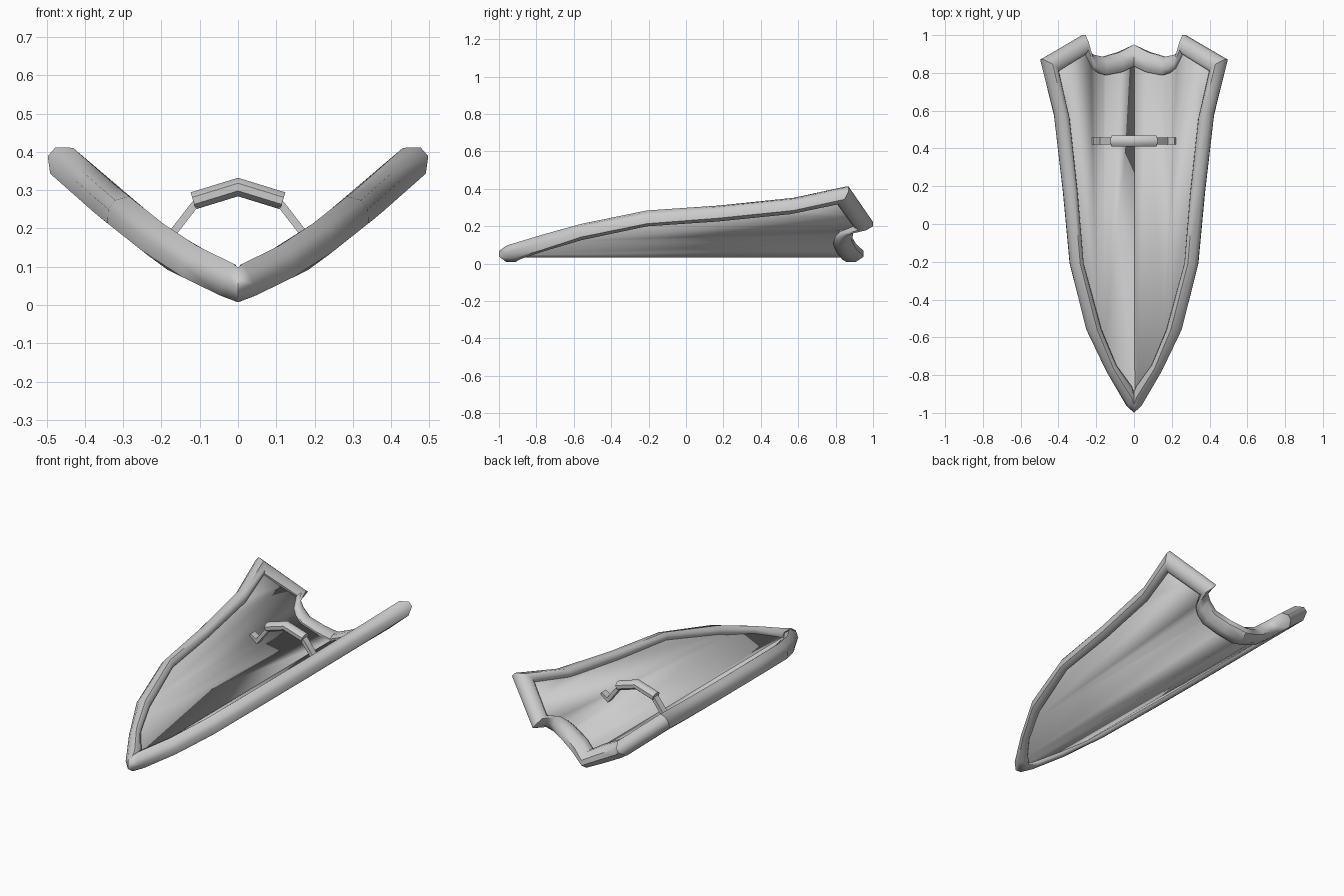
import bpy, bmesh, math
from mathutils import Vector

if "Cube" in bpy.data.objects:
    bpy.data.objects.remove(bpy.data.objects["Cube"])

steel = bpy.data.materials.new("grey steel")
steel.use_nodes = True
steel.diffuse_color = (0.6, 0.6, 0.6, 1)
steel.node_tree.nodes["Principled BSDF"].inputs["Base Color"].default_value = (0.6, 0.6, 0.6, 1)

# Folded cross-section of the shield: half-width against height
FOLD = [(0, 0.052), (0.17, 0.135), (0.34, 0.27), (0.6, 0.5)]


def surface(x):
    """Height and upward normal of the folded surface at x."""
    ax = abs(x)
    for (x0, z0), (x1, z1) in zip(FOLD, FOLD[1:]):
        if ax <= x1:
            break
    slope = (z1 - z0) / (x1 - x0)
    side = 0 if ax < 1e-4 else math.copysign(1, x)
    return z0 + slope * (ax - x0), Vector((-slope * side, 0, 1)).normalized()


def finish(name, bm, angle=40):
    bmesh.ops.recalc_face_normals(bm, faces=bm.faces)
    mesh = bpy.data.meshes.new(name)
    bm.to_mesh(mesh)
    bm.free()
    mesh.materials.append(steel)
    obj = bpy.data.objects.new(name, mesh)
    bpy.context.collection.objects.link(obj)
    bpy.ops.object.select_all(action='DESELECT')
    obj.select_set(True)
    bpy.context.view_layer.objects.active = obj
    bpy.ops.object.shade_smooth_by_angle(angle=math.radians(angle))
    return obj


def loft(bm, rings, closed):
    """Skin a list of vertex rings."""
    n = len(rings[0])
    pairs = list(zip(rings, rings[1:])) + ([(rings[-1], rings[0])] if closed else [])
    for a, b in pairs:
        for i in range(n):
            j = (i + 1) % n
            bm.faces.new((a[i], a[j], b[j], b[i]))
    if not closed:
        bm.faces.new(rings[0])
        bm.faces.new(rings[-1])


def mirrored(half):
    """Close a half outline whose first and last points lie on x = 0."""
    return half + [(-x, y) for x, y in half[-2:0:-1]]


# Rim outlines from the lower tip, up the left side, to the top centre
outer = mirrored([(0, -1), (0.035, -0.96), (0.14, -0.78), (0.243, -0.56), (0.33, -0.21),
                  (0.365, 0.17), (0.415, 0.59), (0.487, 0.87), (0.265, 1.0), (0.25, 0.915),
                  (0.22, 0.895), (0.165, 0.885), (0.08, 0.91), (0, 0.95)])
inner = mirrored([(0, -0.89), (0.025, -0.86), (0.105, -0.75), (0.19, -0.56), (0.285, -0.21),
                  (0.317, 0.17), (0.36, 0.555), (0.418, 0.81), (0.272, 0.9), (0.235, 0.825),
                  (0.205, 0.8), (0.16, 0.788), (0.075, 0.805), (0, 0.835)])


def between(a, b, t):
    return a[0] + (b[0] - a[0]) * t, a[1] + (b[1] - a[1]) * t


# Raised rim: rounded section of (inner-to-outer fraction, half thickness)
upper = [(0, 0.03), (0.22, 0.045), (0.62, 0.045), (1, 0.015)]
section = upper + [(t, -h) for t, h in reversed(upper)]
bm = bmesh.new()
rings = []
for a, b in zip(inner, outer):
    ring = []
    for t, h in section:
        x, y = between(a, b, t)
        z, normal = surface(x)
        ring.append(bm.verts.new(Vector((x, y, z)) + normal * h))
    rings.append(ring)
loft(bm, rings, True)
finish("rim", bm, 50)

# Folded plate: flat outline cut at the fold lines, then lifted onto the surface
bm = bmesh.new()
bm.faces.new([bm.verts.new((*between(a, b, 0.3), 0)) for a, b in zip(inner, outer)])
for x in (0, 0.17, -0.17, 0.34, -0.34):
    bmesh.ops.bisect_plane(bm, geom=bm.verts[:] + bm.edges[:] + bm.faces[:],
                           plane_co=(x, 0, 0), plane_no=(1, 0, 0))
for v in bm.verts:
    v.co.z = surface(v.co.x)[0]
plate = finish("plate", bm)
thick = plate.modifiers.new("thickness", 'SOLIDIFY')
thick.thickness = 0.04
thick.offset = 0


def tube(name, path, depth, radius, sides):
    """Sweep an oval section along a path in the xz plane at the handle's y."""
    bm = bmesh.new()
    pts = [Vector((x, 0.44, z)) for x, z in path]
    rings = []
    for i, p in enumerate(pts):
        before = (p - pts[i - 1]).normalized() if i else (pts[1] - p).normalized()
        after = (pts[i + 1] - p).normalized() if i < len(pts) - 1 else before
        along = (before + after).normalized()
        across = Vector((-along.z, 0, along.x)) / max(0.4, along.dot(before))
        ring = []
        for k in range(sides):
            a = 2 * math.pi * (k + 0.5) / sides
            ring.append(bm.verts.new(p + across * radius * math.cos(a)
                                     + Vector((0, depth * math.sin(a), 0))))
        rings.append(ring)
    loft(bm, rings, False)
    finish(name, bm, 50)


# Handle: bent grip on two legs with turned-out feet
tube("grip", [(-0.117, 0.272), (0, 0.308), (0.117, 0.272)], 0.032, 0.025, 8)
for name, s in (("left", 1), ("right", -1)):
    tube(name + "_handle_leg", [(s * 0.09, 0.282), (s * 0.113, 0.262), (s * 0.178, 0.178),
                                (s * 0.22, 0.205)], 0.027, 0.014, 4)
